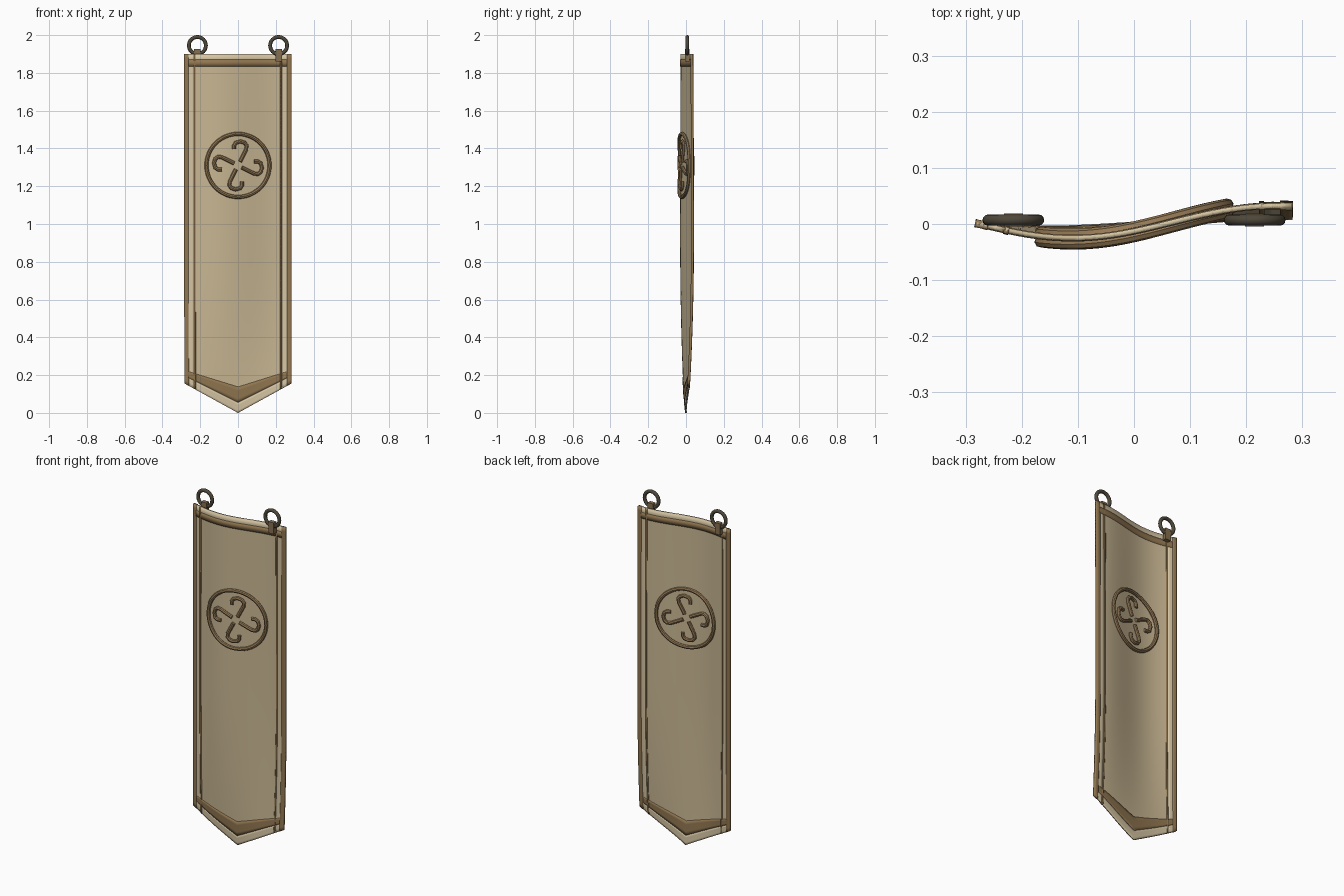
import bpy, bmesh, math
from mathutils import Vector

if "Cube" in bpy.data.objects:
    bpy.data.objects.remove(bpy.data.objects["Cube"], do_unlink=True)


def material(name, rgb):
    m = bpy.data.materials.new(name)
    m.use_nodes = True
    m.diffuse_color = (*rgb, 1)
    m.node_tree.nodes["Principled BSDF"].inputs["Base Color"].default_value = (*rgb, 1)
    return m


CREAM = material("cream_cloth", (0.58, 0.47, 0.29))
PALE = material("pale_hem", (0.66, 0.55, 0.36))
BROWN = material("brown_trim", (0.28, 0.18, 0.08))
CORD = material("tan_cord", (0.31, 0.20, 0.095))
LEATHER = material("leather_strap", (0.24, 0.16, 0.08))
IRON = material("dark_iron", (0.075, 0.062, 0.042))

HALF, TOP = 0.28, 1.9


# Gentle S-shaped drape, dying out towards the pointed tip
def drape(x, z):
    z = max(0, min(z, TOP))
    fade = math.sin(math.pi / 2 * min(1, z / 0.9)) ** 0.6
    swell = 1 + 0.1 * math.sin(math.pi * z / TOP)
    return (0.0035 + 0.0285 * math.sin(8.73 * (x - 0.07))) * fade * swell


def hem(x):
    return 0.55 * abs(x)


def band_low(x):
    return 0.055 + 0.5 * abs(x)


def band_high(x):
    return 0.138 + 0.31 * abs(x)


def level(z):
    return lambda x: z


def finish(obj, mat):
    obj.data.materials.append(mat)
    bpy.ops.object.select_all(action="DESELECT")
    obj.select_set(True)
    bpy.context.view_layer.objects.active = obj
    bpy.ops.object.shade_smooth_by_angle(angle=math.radians(40))


# A draped sheet between two x limits and two height profiles
def sheet(name, x0, x1, low, high, thick, mat, cols=2, rows=2):
    bm = bmesh.new()
    grid = []
    for i in range(cols + 1):
        x = x0 + (x1 - x0) * i / cols
        column = []
        for j in range(rows + 1):
            z = low(x) + (high(x) - low(x)) * j / rows
            column.append(bm.verts.new((x, drape(x, z), z)))
        grid.append(column)
    for a, b in zip(grid, grid[1:]):
        for j in range(rows):
            bm.faces.new((a[j], b[j], b[j + 1], a[j + 1]))
    mesh = bpy.data.meshes.new(name)
    bm.to_mesh(mesh)
    bm.free()
    obj = bpy.data.objects.new(name, mesh)
    bpy.context.collection.objects.link(obj)
    finish(obj, mat)
    solid = obj.modifiers.new("thickness", "SOLIDIFY")
    solid.thickness, solid.offset = thick, 0


# A round cord laid on one face of the cloth
def cord(name, points, radius, side, cyclic=False):
    curve = bpy.data.curves.new(name, "CURVE")
    curve.dimensions = "3D"
    curve.bevel_depth, curve.bevel_resolution = radius, 2
    curve.use_fill_caps = True
    spline = curve.splines.new("POLY")
    spline.points.add(len(points) - 1)
    spline.use_cyclic_u = cyclic
    for p, (x, z) in zip(spline.points, points):
        p.co = (x, drape(x, z) + side * 0.008, z, 1)
    obj = bpy.data.objects.new(name, curve)
    bpy.context.collection.objects.link(obj)
    bpy.ops.object.select_all(action="DESELECT")
    obj.select_set(True)
    bpy.context.view_layer.objects.active = obj
    bpy.ops.object.convert(target="MESH")
    finish(bpy.context.object, CORD)


# Cloth panel and pale hems
sheet("cloth_panel", -HALF, HALF, hem, level(TOP), 0.007, CREAM, 32, 80)
sheet("top_hem", -HALF, HALF, level(1.85), level(TOP), 0.009, PALE, 32)
sheet("bottom_hem", -HALF, HALF, hem, band_low, 0.009, PALE, 32, 4)

# Horizontal trim bands
sheet("top_band", -HALF, HALF, level(1.835), level(1.87), 0.012, BROWN, 32)
sheet("bottom_band", -HALF, HALF, band_low, band_high, 0.012, BROWN, 32, 4)

# Side margins, borders, stripes and hanging hardware
for side, label in ((-1, "right"), (1, "left")):
    for part, inner, outer, thick, mat in (
            ("margin", 0.23, HALF, 0.009, PALE),
            ("border", 0.26, 0.283, 0.014, BROWN),
            ("stripe", 0.223, 0.232, 0.013, BROWN)):
        x0, x1 = sorted((side * inner, side * outer))
        sheet(f"{label}_{part}", x0, x1, hem, level(TOP), thick, mat, 3, 80)

    x = side * 0.215
    bpy.ops.mesh.primitive_torus_add(
        major_radius=0.045, minor_radius=0.01, major_segments=32,
        minor_segments=12, location=(x, 0.007, 1.945),
        rotation=(math.pi / 2, 0, 0))
    ring = bpy.context.object
    ring.name = f"{label}_hanging_ring"
    finish(ring, IRON)

    bpy.ops.mesh.primitive_cube_add(size=1, location=(x, 0.007, 1.893))
    strap = bpy.context.object
    strap.name = f"{label}_ring_strap"
    strap.scale = (0.034, 0.023, 0.066)
    bpy.ops.object.transform_apply(location=False, rotation=False)
    finish(strap, LEATHER)

# Emblem on both faces: a circle around four curled hooks
CENTRE = 1.31
HOOK = [(0.011, 0.02), (0.028, 0.054), (0.043, 0.085), (0.046, 0.105),
        (0.035, 0.12), (0.013, 0.127), (-0.012, 0.12), (-0.021, 0.105),
        (-0.021, 0.086)]
for side, label in ((-1, "front"), (1, "back")):
    circle = [(0.167 * math.cos(t * math.tau / 48),
               CENTRE + 0.167 * math.sin(t * math.tau / 48)) for t in range(48)]
    cord(f"{label}_emblem_circle", circle, 0.0105, side, True)
    for k in range(4):
        c, s = math.cos(k * math.pi / 2), math.sin(k * math.pi / 2)
        points = [(c * x - s * z, CENTRE + s * x + c * z) for x, z in HOOK]
        cord(f"{label}_emblem_hook_{k + 1}", points, 0.0105, side)
